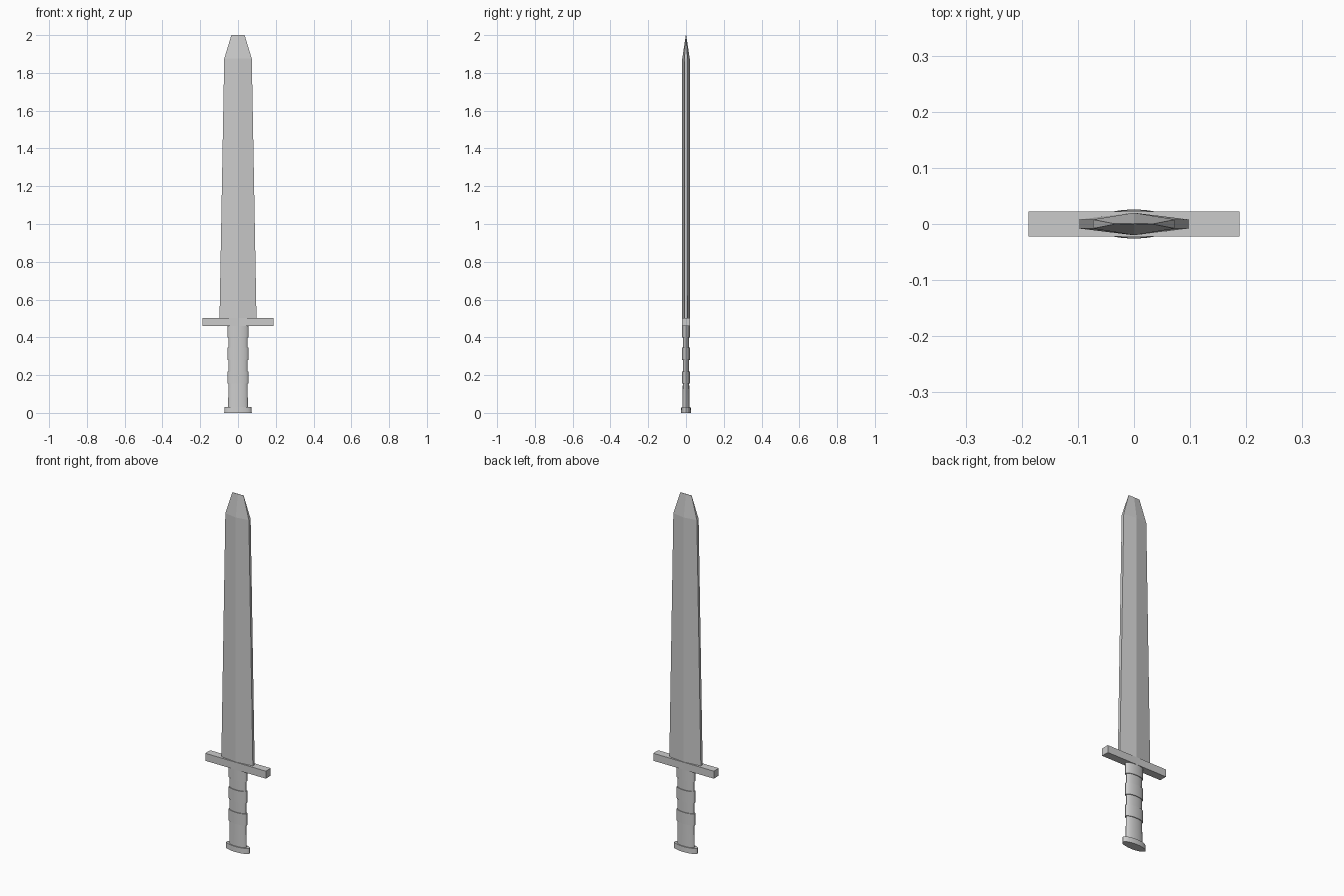
import bpy, bmesh, math

old = bpy.data.objects.get("Cube")
if old:
    bpy.data.objects.remove(old)

steel = bpy.data.materials.new("grey steel")
steel.use_nodes = True
GREY = (0.6, 0.6, 0.6, 1)
steel.diffuse_color = GREY
steel.node_tree.nodes["Principled BSDF"].inputs["Base Color"].default_value = GREY


def loft(name, rings, smooth=False):
    """Skin a stack of matching closed rings and cap both ends."""
    bm = bmesh.new()
    loops = [[bm.verts.new(p) for p in ring] for ring in rings]
    n = len(loops[0])
    for low, high in zip(loops, loops[1:]):
        for i in range(n):
            j = (i + 1) % n
            bm.faces.new((low[i], low[j], high[j], high[i]))
    bm.faces.new(loops[0][::-1])
    bm.faces.new(loops[-1])
    bmesh.ops.remove_doubles(bm, verts=bm.verts, dist=0.00001)
    bmesh.ops.recalc_face_normals(bm, faces=bm.faces)
    mesh = bpy.data.meshes.new(name)
    bm.to_mesh(mesh)
    bm.free()
    mesh.materials.append(steel)
    obj = bpy.data.objects.new(name, mesh)
    bpy.context.collection.objects.link(obj)
    if smooth:
        bpy.ops.object.select_all(action="DESELECT")
        obj.select_set(True)
        bpy.context.view_layer.objects.active = obj
        bpy.ops.object.shade_smooth_by_angle(angle=math.radians(35))
    return obj


def ellipse(rx, ry, z, sides=24):
    return [(rx * math.cos(math.tau * i / sides), ry * math.sin(math.tau * i / sides), z)
            for i in range(sides)]


def blade_ring(half_width, edge, ridge, z):
    w = half_width
    return [(-w, -edge, z), (0, -ridge, z), (w, -edge, z),
            (w, edge, z), (0, ridge, z), (-w, edge, z)]


def box_ring(x, y, z):
    return [(-x, -y, z), (x, -y, z), (x, y, z), (-x, y, z)]


# Blade: ridged, blunt edged, closing to a chisel tip
loft("blade", [blade_ring(0.098, 0.008, 0.020, 0.49),
               blade_ring(0.073, 0.008, 0.020, 1.875),
               blade_ring(0.035, 0.0005, 0.001, 2.0)])

# Crossguard
loft("crossguard", [box_ring(0.188, 0.022, 0.46), box_ring(0.188, 0.022, 0.502)])

# Grip: oval with raised bands
WIDE, NARROW = (0.056, 0.021), (0.050, 0.017)
grip = [ellipse(0.053, 0.020, 0.02)]
for low, high in ((0.155, 0.22), (0.28, 0.345), (0.40, 0.465)):
    grip += [ellipse(*NARROW, low), ellipse(*WIDE, low),
             ellipse(*WIDE, high), ellipse(*NARROW, high)]
loft("grip", grip, smooth=True)

# Pommel
loft("pommel", [ellipse(0.073, 0.026, 0), ellipse(0.071, 0.025, 0.03)], smooth=True)
